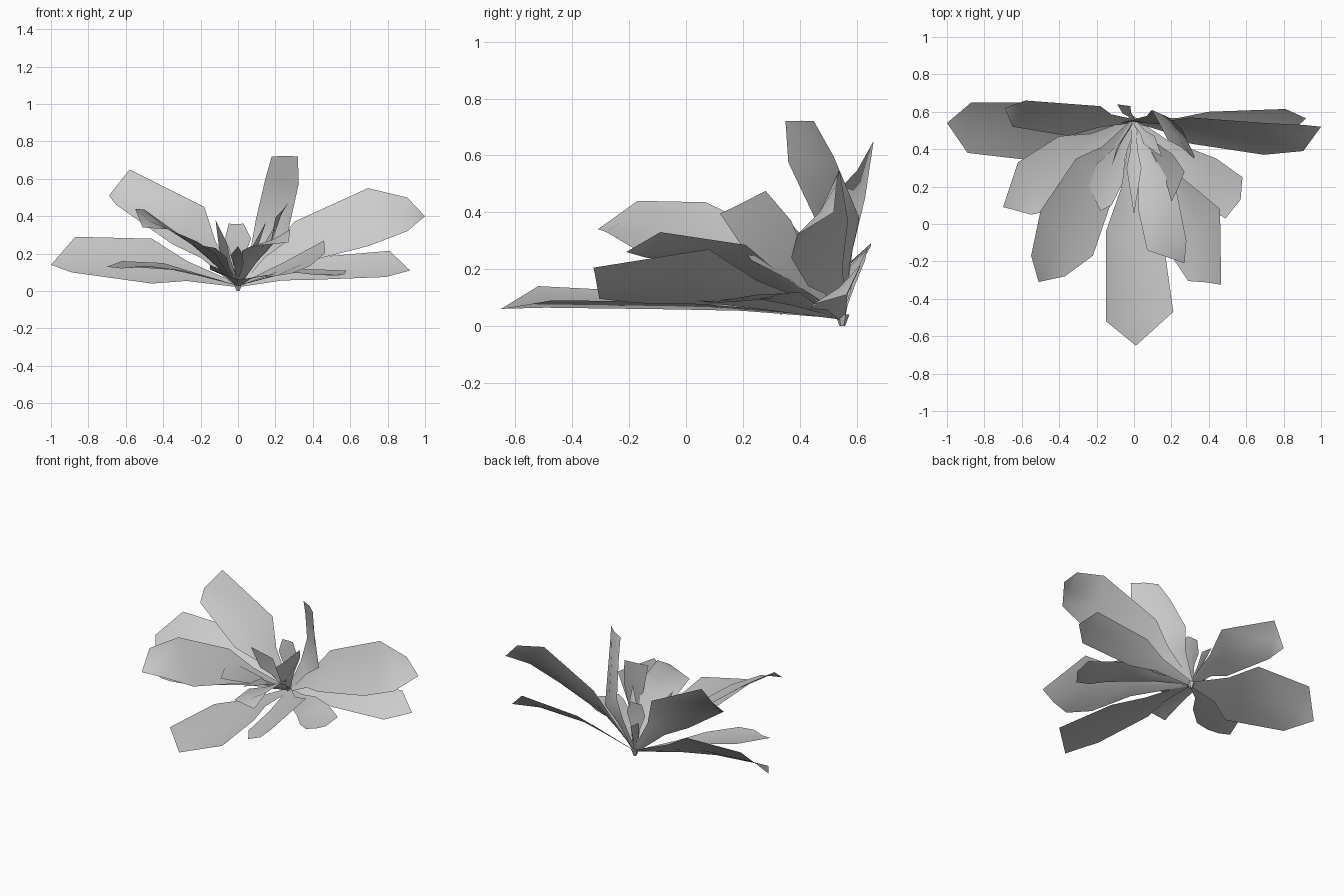
import bpy
from mathutils import Vector as V

BASE = V((0, 0.55, 0.03))


def leaf(name, *stations, tip=None, fold=0.12):
    """Creased leaf: stations are (spine point, half-width vector), tip is optional."""
    st = [(V(c), V(s)) for c, s in stations]
    c1, s1 = st[0]
    # narrow stalk rows leading from the crown to the first wide station
    rows = [(BASE, s1.normalized() * 0.015), (BASE.lerp(c1, 0.6), s1 * 0.45)] + st
    verts, faces = [], []
    for i, (c, s) in enumerate(rows):
        a, b = rows[max(i - 1, 0)][0], rows[min(i + 1, len(rows) - 1)][0]
        n = (b - a).cross(s).normalized()
        if n.dot(V((0, -0.4, 1))) < 0:
            n = -n
        verts += [c + s, c - n * s.length * fold, c - s]
    for i in range(len(rows) - 1):
        k = 3 * i
        faces += [(k, k + 1, k + 4, k + 3), (k + 1, k + 2, k + 5, k + 4)]
    if tip:
        k = 3 * (len(rows) - 1)
        verts.append(V(tip))
        faces += [(k, k + 1, k + 3), (k + 1, k + 2, k + 3)]
    me = bpy.data.meshes.new(name)
    me.from_pydata(verts, [], faces)
    me.polygons.foreach_set("use_smooth", [True] * len(faces))
    ob = bpy.data.objects.new(name, me)
    bpy.context.collection.objects.link(ob)
    return ob


# side leaves, left
leaf("left_low_leaf", ((-.46, .49, .16), (0, .16, .12)),
     ((-.88, .515, .195), (.01, .135, .095)), tip=(-1, .54, .14))
leaf("left_high_leaf", ((-.265, .55, .35), (.085, .08, .10)),
     ((-.615, .59, .555), (.035, .07, .095)), tip=(-.69, .62, .51))

# side leaves, right
leaf("right_high_leaf", ((.3, .5, .255), (0, .07, .115)),
     ((.695, .455, .395), (0, .085, .155)),
     ((.905, .46, .41), (0, .07, .09)), tip=(1, .52, .40))
leaf("right_low_leaf", ((.4, .52, .12), (0, .08, .06)),
     ((.80, .53, .145), (.01, .085, .07)), tip=(.92, .565, .11))

# upright leaf
leaf("upright_leaf", ((.175, .56, .32), (-.08, .05, .06)),
     ((.235, .44, .585), (-.09, .08, .01)), ((.25, .40, .72), (-.07, .05, 0)))

# front fan of large leaves
leaf("front_left_low_leaf", ((-.35, .34, .13), (-.05, .13, .02)),
     ((-.535, .2, .145), (-.085, .13, .015)), ((-.625, .07, .13), (-.075, .02, 0)))
leaf("front_left_high_leaf", ((-.215, .235, .25), (-.095, .115, .05)),
     ((-.36, -.05, .35), (-.14, .12, .085)),
     ((-.46, -.225, .385), (-.09, .055, .055)), tip=(-.51, -.31, .34))
leaf("front_leaf", ((0, -.04, .1), (-.15, 0, .015)),
     ((.03, -.495, .115), (-.18, -.025, .025)), tip=(.01, -.65, .06), fold=.28)
leaf("front_right_leaf", ((.33, -.045, .175), (.13, .125, .095)),
     ((.378, -.315, .15), (.088, -.01, .055)), fold=.17)
leaf("right_front_low_leaf", ((.28, .31, .11), (.03, .09, .01)),
     ((.39, .25, .105), (.05, .1, .01)), ((.5, .16, .098), (.08, .09, .012)),
     ((.53, .08, .09), (.04, .05, 0)))
leaf("front_middle_leaf", ((.12, .15, .25), (.1, .06, .035)),
     ((.175, -.115, .285), (.105, .025, .045)), tip=(.27, -.21, .26))

# inner young leaves
leaf("inner_right_leaf", ((.19, .3, .3), (.02, .07, .07)),
     ((.235, .2, .435), (.035, .08, .04)), fold=.05)
leaf("inner_left_leaf", ((-.13, .27, .2), (-.07, .05, .02)),
     ((-.18, .15, .24), (-.06, .05, .01)), tip=(-.18, .07, .24))
leaf("inner_back_leaf", ((0, .54, .28), (-.07, 0, 0)), ((-.01, .55, .36), (-.04, 0, 0)))
leaf("inner_low_leaf", ((0, .3, .18), (-.04, 0, .01)), tip=(0, .05, .24))
leaf("sprout_left", ((-.08, .42, .24), (.02, .04, .02)), tip=(-.12, .31, .38))
leaf("sprout_back", ((-.04, .61, .2), (.02, .02, .03)), tip=(-.09, .64, .28))
leaf("sprout_right", ((.08, .45, .22), (.03, .02, .03)), tip=(.15, .36, .37))

# small crown where the stalks meet
bpy.ops.mesh.primitive_cone_add(vertices=6, radius1=0.01, radius2=0.025, depth=0.04,
                                location=(0, 0.55, 0.02))
bpy.context.object.name = "crown"
